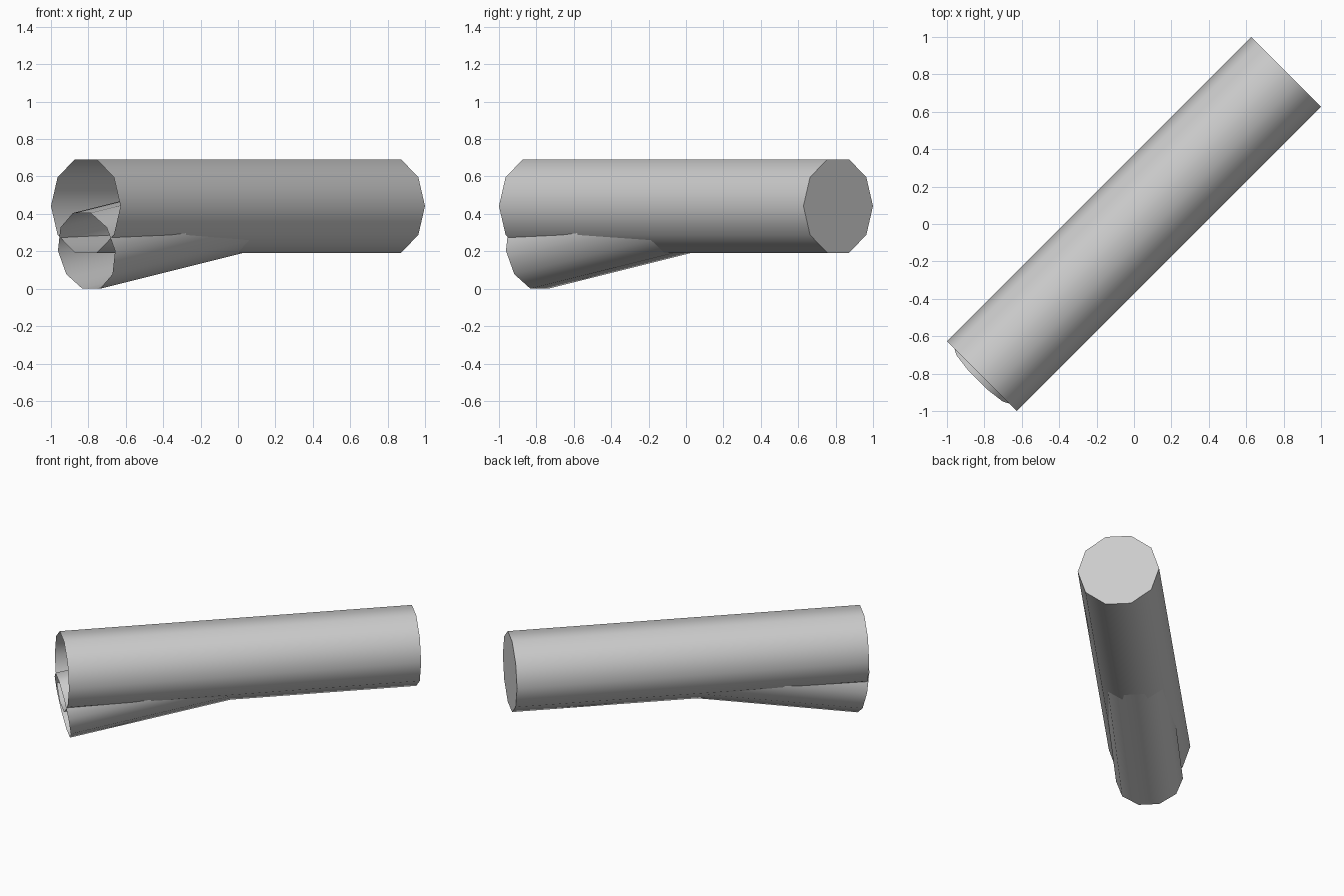
import bpy, bmesh, math
from mathutils import Vector

if "Cube" in bpy.data.objects:
    bpy.data.objects.remove(bpy.data.objects["Cube"])

grey = bpy.data.materials.new("light grey")
grey.diffuse_color = (0.6, 0.6, 0.6, 1)
grey.use_nodes = True
grey.node_tree.nodes["Principled BSDF"].inputs["Base Color"].default_value = grey.diffuse_color

SIDES = 10
SIDE_DIR = Vector((1, -1, 0)).normalized()


def tube(name, start, tilt, length, radius):
    """Ten-sided tube along the diagonal, open at the start and capped at the far end."""
    t = math.radians(tilt)
    h = math.cos(t) / math.sqrt(2)
    axis = Vector((h, h, math.sin(t)))
    up = SIDE_DIR.cross(axis)
    bm = bmesh.new()
    rings = []
    for d in (0, length):
        ring = []
        for i in range(SIDES):
            a = 2 * math.pi * i / SIDES
            ring.append(bm.verts.new(Vector(start) + axis * d
                        + radius * (math.cos(a) * SIDE_DIR + math.sin(a) * up)))
        rings.append(ring)
    near, far = rings
    for i in range(SIDES):
        j = (i + 1) % SIDES
        bm.faces.new((near[i], near[j], far[j], far[i]))
    bm.faces.new(far)
    # outward normals: walls away from the axis, cap along it
    bm.normal_update()
    mid = Vector(start) + axis * length / 2
    for f in bm.faces:
        if f.normal.dot(f.calc_center_median() - mid) < 0:
            f.normal_flip()
    mesh = bpy.data.meshes.new(name)
    bm.to_mesh(mesh)
    bm.free()
    mesh.materials.append(grey)
    ob = bpy.data.objects.new(name, mesh)
    bpy.context.collection.objects.link(ob)
    bpy.ops.object.select_all(action='DESELECT')
    ob.select_set(True)
    bpy.context.view_layer.objects.active = ob
    bpy.ops.object.shade_smooth_by_angle(angle=math.radians(45))
    return ob


# Large level tube
tube("main_tube", (-0.814, -0.814, 0.442), 0, 2.302, 0.263)
# Smaller tube rising into the underside of the large one
tube("branch_tube", (-0.81, -0.81, 0.2025), 10, 1.3, 0.216)
